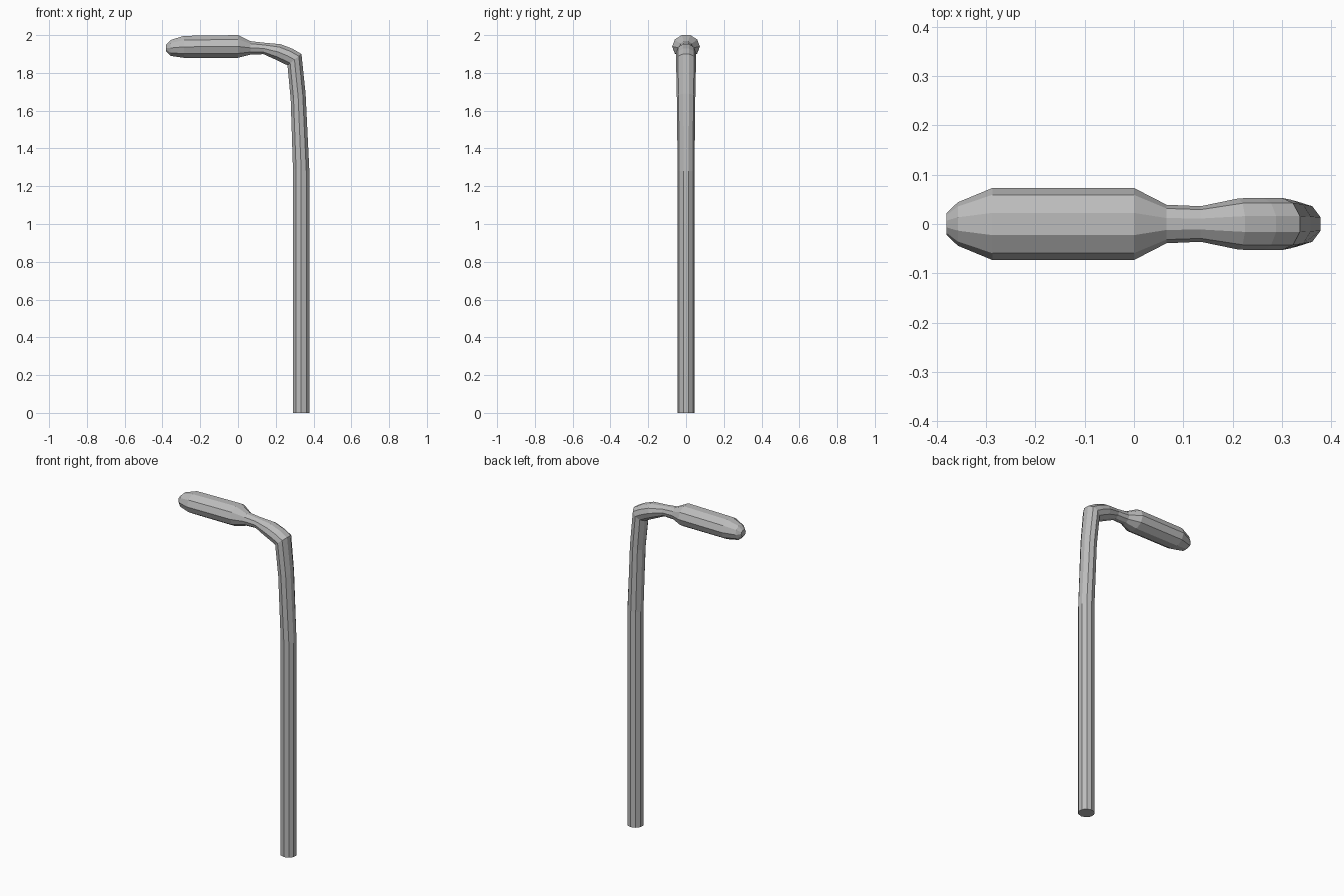
import bpy, bmesh, math
from mathutils import Vector

cube = bpy.data.objects.get("Cube")
if cube:
    bpy.data.objects.remove(cube, do_unlink=True)

SIDES = 10

metal = bpy.data.materials.new("grey metal")
metal.use_nodes = True
GREY = (0.5, 0.5, 0.5, 1)
metal.diffuse_color = GREY
metal.node_tree.nodes["Principled BSDF"].inputs["Base Color"].default_value = GREY


def loft(name, stations, cap_start=False, cap_end=False):
    """Ten-sided tube; each station is outer (x, z), inner (x, z), half width."""
    bm = bmesh.new()
    rings = []
    for (ox, oz), (ix, iz), half in stations:
        outer, inner = Vector((ox, 0, oz)), Vector((ix, 0, iz))
        centre = (outer + inner) / 2
        reach = (outer - inner) / 2 / math.sin(math.radians(72))
        ring = []
        for i in range(SIDES):
            a = math.tau * i / SIDES
            ring.append(bm.verts.new(centre + reach * math.sin(a)
                                     + Vector((0, half * math.cos(a), 0))))
        rings.append(ring)
    for a, b in zip(rings, rings[1:]):
        for i in range(SIDES):
            j = (i + 1) % SIDES
            bm.faces.new((a[i], a[j], b[j], b[i]))
    if cap_start:
        bm.faces.new(rings[0])
    if cap_end:
        bm.faces.new(rings[-1])
    bmesh.ops.recalc_face_normals(bm, faces=bm.faces)
    # open tubes: make sure the sides face outwards
    side = bm.faces[:][0]
    (ox, oz), (ix, iz), _ = stations[0]
    mid = Vector(((ox + ix) / 2, 0, (oz + iz) / 2))
    if side.normal.dot(side.calc_center_median() - mid) < 0:
        bmesh.ops.reverse_faces(bm, faces=bm.faces)
    mesh = bpy.data.meshes.new(name)
    bm.to_mesh(mesh)
    bm.free()
    mesh.materials.append(metal)
    obj = bpy.data.objects.new(name, mesh)
    bpy.context.collection.objects.link(obj)
    return obj


# Shared joints between the parts
bend = ((0.336, 1.90), (0.262, 1.84), 0.053)
neck = ((0.0, 2.0), (0.0, 1.88), 0.073)

# Upright pole, leaning inwards near the top
loft("pole", [
    ((0.378, 0), (0.291, 0), 0.0445),
    ((0.378, 1.28), (0.291, 1.29), 0.0445),
    ((0.358, 1.69), (0.279, 1.66), 0.049),
    bend,
], cap_start=True)

# Curved arm, pinched before the lamp head
loft("arm", [
    bend,
    ((0.288, 1.928), (0.235, 1.853), 0.053),
    ((0.225, 1.952), (0.200, 1.870), 0.052),
    ((0.135, 1.960), (0.135, 1.899), 0.036),
    ((0.066, 1.968), (0.066, 1.897), 0.039),
    neck,
])

# Lamp head with a blunt rounded tip
loft("lamp_head", [
    neck,
    ((-0.287, 1.996), (-0.287, 1.88), 0.073),
    ((-0.357, 1.974), (-0.357, 1.89), 0.044),
    ((-0.38, 1.95), (-0.38, 1.914), 0.022),
], cap_end=True)
